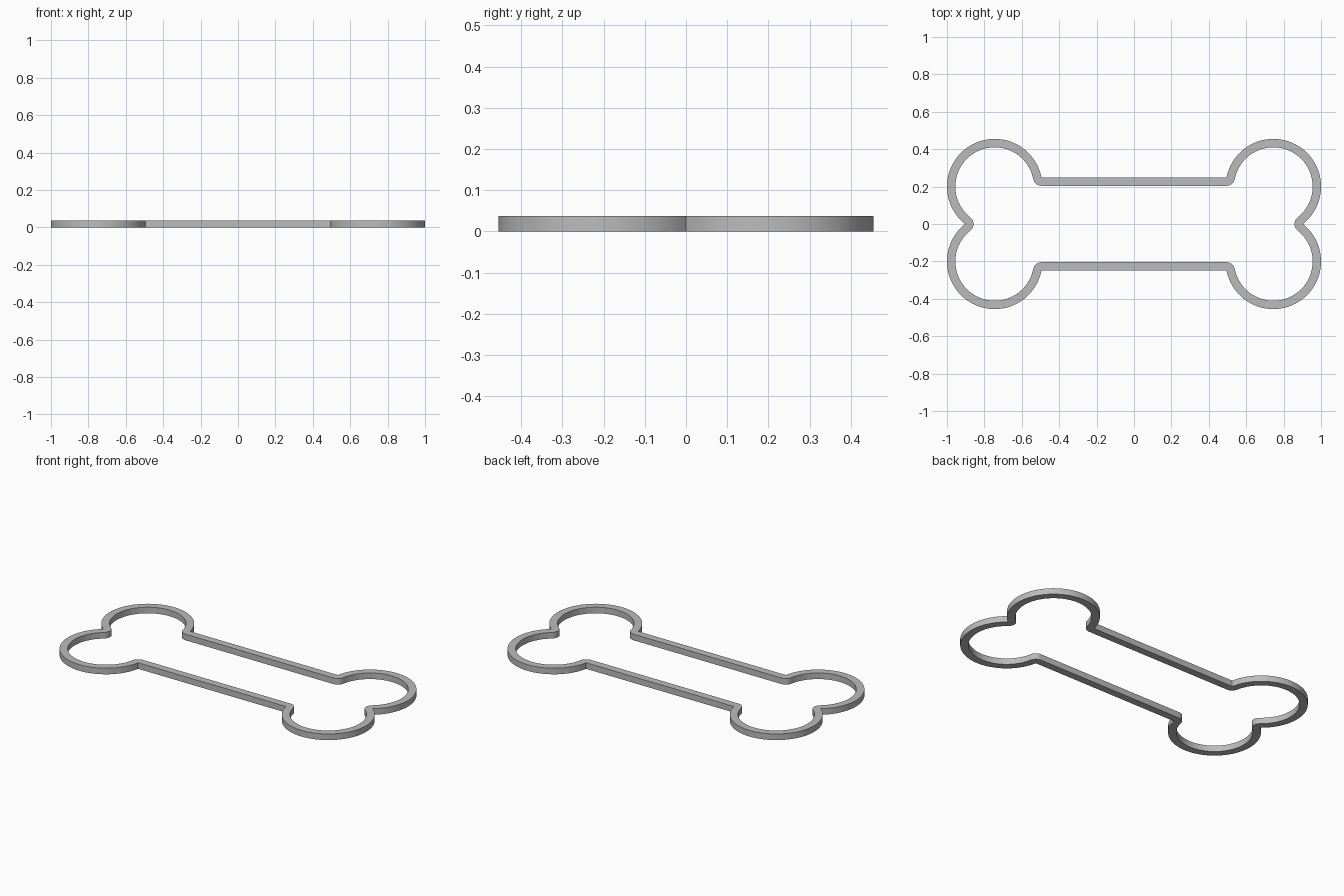
import bpy, bmesh
from math import radians, degrees, atan2, sqrt
from mathutils import Vector, Matrix

cube = bpy.data.objects.get("Cube")
if cube:
    bpy.data.objects.remove(cube)

WALL, HEIGHT = 0.045, 0.037
LOBE, RADIUS = Vector((0.745, 0.2, 0)), 0.255
SHAFT_Y = 0.249

# Corners where the round lobe meets the shaft and its mirror image
shaft_corner = Vector((LOBE.x - sqrt(RADIUS**2 - (SHAFT_Y - LOBE.y)**2), SHAFT_Y, 0))
notch = Vector((LOBE.x + sqrt(RADIUS**2 - LOBE.y**2), 0, 0))


def polar(angle):
    return Matrix.Rotation(radians(angle), 3, 'Z') @ Vector((1, 0, 0))


def sweep(start, end, steps):
    return [polar(start + (end - start) * i / steps) for i in range(steps + 1)]


def angle_of(point):
    return degrees(atan2(point.y - LOBE.y, point.x - LOBE.x))


# Outer and inner edge points of one quarter, from the shaft middle to the end notch
a, b = angle_of(shaft_corner), angle_of(notch)
pairs = [(Vector((0, SHAFT_Y, 0)), Vector((0, SHAFT_Y - WALL, 0)))]
pairs += [(shaft_corner, shaft_corner + d * WALL) for d in sweep(-90, a - 180, 8)]
pairs += [(LOBE + d * RADIUS, LOBE + d * (RADIUS - WALL)) for d in sweep(a, b, 56)]
pairs += [(notch, notch + d * WALL) for d in sweep(b + 180, 180, 6)]

# Flat quarter strip, mirrored twice and raised into a wall
bm = bmesh.new()
rows = [[bm.verts.new(p) for p in pair] for pair in pairs]
for (o1, i1), (o2, i2) in zip(rows, rows[1:]):
    bm.faces.new((o1, i1, i2, o2))
bmesh.ops.remove_doubles(bm, verts=bm.verts[:], dist=0.0001)
for axis in 'XY':
    bmesh.ops.mirror(bm, geom=bm.verts[:] + bm.edges[:] + bm.faces[:],
                     matrix=Matrix.Identity(4), merge_dist=0.0001, axis=axis)
bmesh.ops.remove_doubles(bm, verts=bm.verts[:], dist=0.0001)
raised = bmesh.ops.extrude_face_region(bm, geom=bm.faces[:])["geom"]
bmesh.ops.translate(bm, vec=(0, 0, HEIGHT),
                    verts=[v for v in raised if isinstance(v, bmesh.types.BMVert)])
bmesh.ops.recalc_face_normals(bm, faces=bm.faces[:])

mesh = bpy.data.meshes.new("bone_outline_wall")
bm.to_mesh(mesh)
bm.free()
wall = bpy.data.objects.new("bone_outline_wall", mesh)
bpy.context.collection.objects.link(wall)

# Plain grey
grey = bpy.data.materials.new("grey")
grey.use_nodes = True
grey.diffuse_color = (0.5, 0.5, 0.5, 1)
grey.node_tree.nodes["Principled BSDF"].inputs["Base Color"].default_value = (0.5, 0.5, 0.5, 1)
mesh.materials.append(grey)

bpy.ops.object.select_all(action='DESELECT')
wall.select_set(True)
bpy.context.view_layer.objects.active = wall
bpy.ops.object.shade_smooth_by_angle(angle=radians(30))
